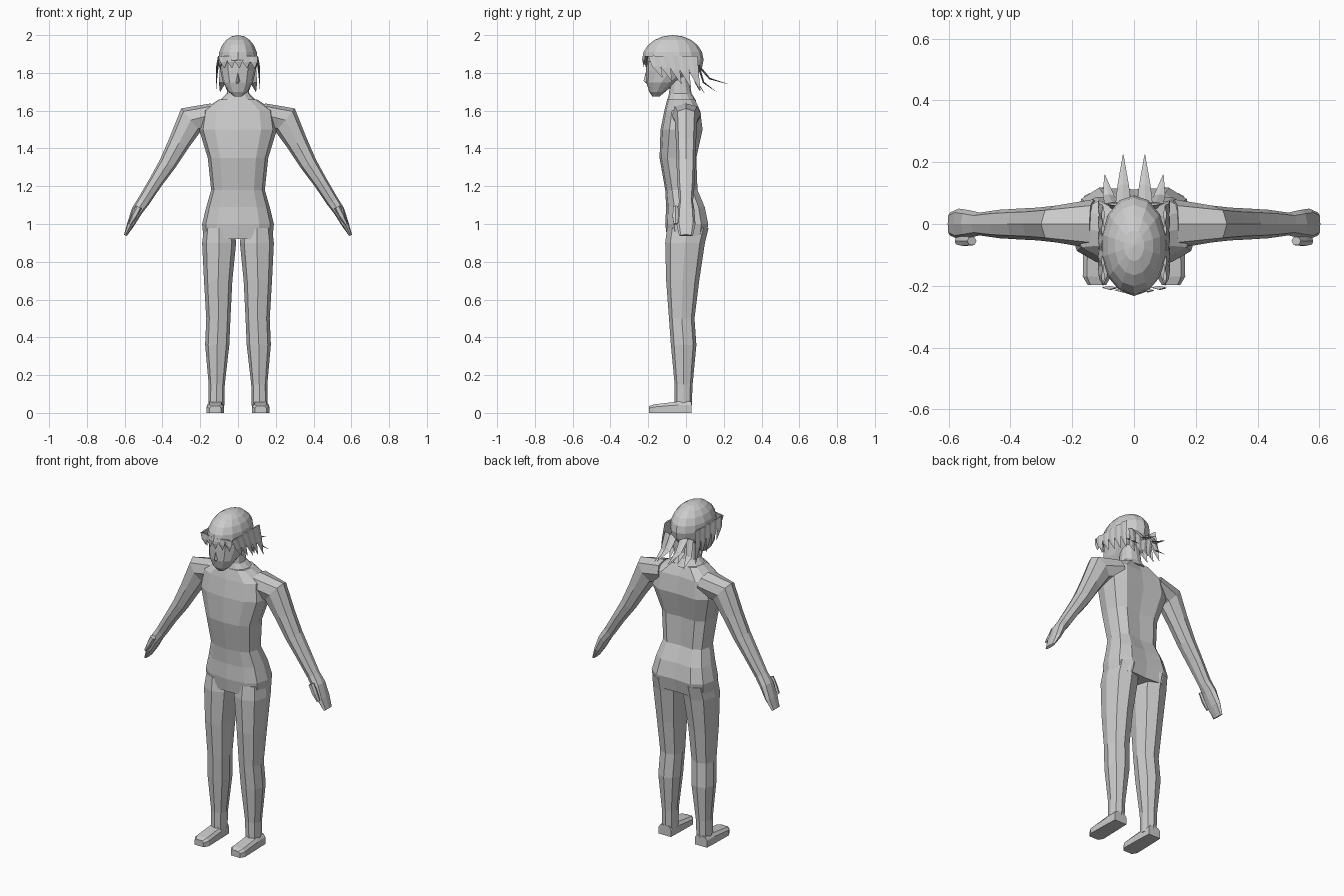
import bpy, bmesh, math
from mathutils import Matrix, Vector

cube = bpy.data.objects.get("Cube")
if cube:
    bpy.data.objects.remove(cube, do_unlink=True)

grey = (0.6, 0.6, 0.6, 1)
material = bpy.data.materials.new("plain grey")
material.use_nodes = True
material.diffuse_color = grey
material.node_tree.nodes["Principled BSDF"].inputs["Base Color"].default_value = grey


def finish(name, bm, mirrored=False):
    """Turn a bmesh into a flat-shaded object, optionally on both sides."""
    bmesh.ops.recalc_face_normals(bm, faces=bm.faces)
    mesh = bpy.data.meshes.new(name)
    bm.to_mesh(mesh)
    bm.free()
    mesh.materials.append(material)
    part = bpy.data.objects.new(name, mesh)
    bpy.context.collection.objects.link(part)
    if mirrored:
        mirror = part.modifiers.new("other side", 'MIRROR')
        mirror.use_mirror_merge = False


def skin(name, rings, mirrored=False):
    """Join equal rings of points into a closed part."""
    bm = bmesh.new()
    loops = [[bm.verts.new(point) for point in ring] for ring in rings]
    for lower, upper in zip(loops, loops[1:]):
        for i in range(len(lower)):
            bm.faces.new((lower[i - 1], lower[i], upper[i], upper[i - 1]))
    bm.faces.new(loops[0])
    bm.faces.new(loops[-1])
    finish(name, bm, mirrored)


def section(centre, across, depth, sides=8, power=0.85, groove=0):
    """Rounded ring spanned by a vector and the y axis."""
    ring = []
    for k in range(sides):
        angle = math.tau * k / sides
        c, s = (math.copysign(abs(v) ** power, v)
                for v in (math.cos(angle), math.sin(angle)))
        point = Vector(centre) + across * c + Vector((0, depth * s, 0))
        if k * 4 == sides:
            point.y -= groove
        ring.append(point)
    return ring


def stack(name, levels, **shape):
    """Central part from levels of height, half width, front y, back y."""
    skin(name, [section((0, (front + back) / 2, z), Vector((half, 0, 0)),
                        (back - front) / 2, sides=12, **shape)
                for z, half, front, back in levels])


def limb(name, path, y=0, sides=8):
    """Mirrored tube along a path of x, z, radius, half depth."""
    points = [Vector((x, y, z)) for x, z, radius, depth in path]
    rings = []
    for i, (x, z, radius, depth) in enumerate(path):
        along = points[min(i + 1, len(path) - 1)] - points[max(i - 1, 0)]
        across = Vector((-along.z, 0, along.x)).normalized() * radius
        rings.append(section(points[i], across, depth, sides))
    skin(name, rings, mirrored=True)


def strand(name, root, tip, bulge, across, width=0.05, mirrored=True):
    """Flat tapering lock of hair, bowed by the bulge vector."""
    root, tip = Vector(root), Vector(tip)
    middle = (root + tip) / 2 + Vector(bulge)
    side = Vector(across) * width / 2
    thick = side.cross(tip - root).normalized() * 0.006
    rings = []
    for point, taper in ((root, 1), (middle, 0.75), (tip, 0.04)):
        s, t = side * taper, thick * taper
        rings.append([point + s, point + t, point - s, point - t])
    skin(name, rings, mirrored)


# Trunk, with a shallow groove along the spine
stack("torso", [
    (.92, .182, -.1, .115),
    (1, .19, -.11, .13),
    (1.09, .168, -.105, .11),
    (1.18, .142, -.11, .07),
    (1.35, .16, -.14, .065),
    (1.5, .206, -.135, .1),
    (1.6, .19, -.115, .085),
    (1.66, .1, -.1, .055)], power=0.75, groove=0.018)
stack("neck", [(1.65, .1, -.1, .055), (1.69, .06, -.09, .03), (1.8, .05, -.08, .01)])

# Legs: height, outer x, inner x, front y, back y
legs = [(.98, .18, .02, -.1, .12),
        (.9, .19, .01, -.11, .1),
        (.7, .18, .03, -.105, .07),
        (.5, .168, .04, -.09, .045),
        (.36, .174, .046, -.08, .055),
        (.15, .155, .07, -.06, .035),
        (.03, .155, .073, -.06, .03)]
skin("legs", [section(((outer + inner) / 2, (front + back) / 2, z),
                      Vector(((outer - inner) / 2, 0, 0)), (back - front) / 2)
              for z, outer, inner, front, back in legs], mirrored=True)

# Feet: chamfered blocks sloping to the toes
foot_rings = []
for y, half, top in ((.03, .04, .06), (-.04, .043, .06), (-.17, .046, .045), (-.197, .03, .036)):
    outline = ((-half, 0), (half, 0), (half, top * .7),
               (half * .7, top), (-half * .7, top), (-half, top * .7))
    foot_rings.append([(x + .12, y, z) for x, z in outline])
skin("feet", foot_rings, mirrored=True)

# Arms ending in flat mitten hands
limb("arms", [
    (.13, 1.58, .06, .08),
    (.25, 1.55, .08, .06),
    (.312, 1.43, .057, .053),
    (.372, 1.32, .046, .05),
    (.437, 1.22, .037, .046),
    (.5, 1.12, .033, .037),
    (.535, 1.07, .03, .045),
    (.567, 1, .02, .05),
    (.596, .94, .008, .037)])
limb("thumbs", [(.525, 1.09, .017, .015), (.55, 1.04, .015, .018), (.573, 1, .008, .012)],
     y=-.055, sides=6)

# Head and nose
stack("head", [
    (1.675, .02, -.178, -.14),
    (1.7, .05, -.195, -.11),
    (1.75, .08, -.21, -.05),
    (1.81, .093, -.213, .04),
    (1.87, .095, -.213, .07),
    (1.93, .06, -.17, .03)])
nose = [(1.74, .018, .01), (1.757, .018, .03), (1.815, .006, .015)]
skin("nose", [[(-half, -.195, z), (0, -.195 - reach, z), (half, -.195, z)]
              for z, half, reach in nose])

# Hair cap: an egg cut along a line falling towards the nape
bm = bmesh.new()
bmesh.ops.create_uvsphere(bm, u_segments=14, v_segments=10, radius=1)
bmesh.ops.transform(bm, verts=bm.verts, matrix=Matrix.LocRotScale(
    Vector((0, -.07, 1.87)), None, Vector((.107, .163, .13))))
cut = bmesh.ops.bisect_plane(bm, geom=bm.verts[:] + bm.edges[:] + bm.faces[:],
                             plane_co=(0, -.22, 1.865), plane_no=(0, -.25, -1),
                             clear_outer=True)["geom_cut"]
bmesh.ops.edgeloop_fill(bm, edges=[e for e in cut if isinstance(e, bmesh.types.BMEdge)])
finish("hair_cap", bm)

# Pointed fringe over the brow
for k in range(-2, 3):
    x, y = k * .04, abs(k) * .008 - .222
    strand("fringe_lock", (x, y, 1.89), (x + .008, y, 1.825), (0, -.003, 0),
           across=(1, 0, 0), mirrored=False)

# Side locks, longer towards the back
for k in range(5):
    y = k * .05 - .17
    strand("side_lock", (.1, y, 1.89), (.116, y + .045, 1.775 - k * .017),
           (.004, -.008, 0), across=(0, 1, 0), width=.062)

# Locks swept out behind the neck
for root_x, tip in ((.035, (.035, .225, 1.74)), (.07, (.095, .16, 1.7)),
                    (.02, (.015, .1, 1.69)), (.06, (.055, .075, 1.7))):
    strand("back_lock", (root_x, .065, 1.84), tip, (0, -.02, -.02), across=(1, 0, 0))
